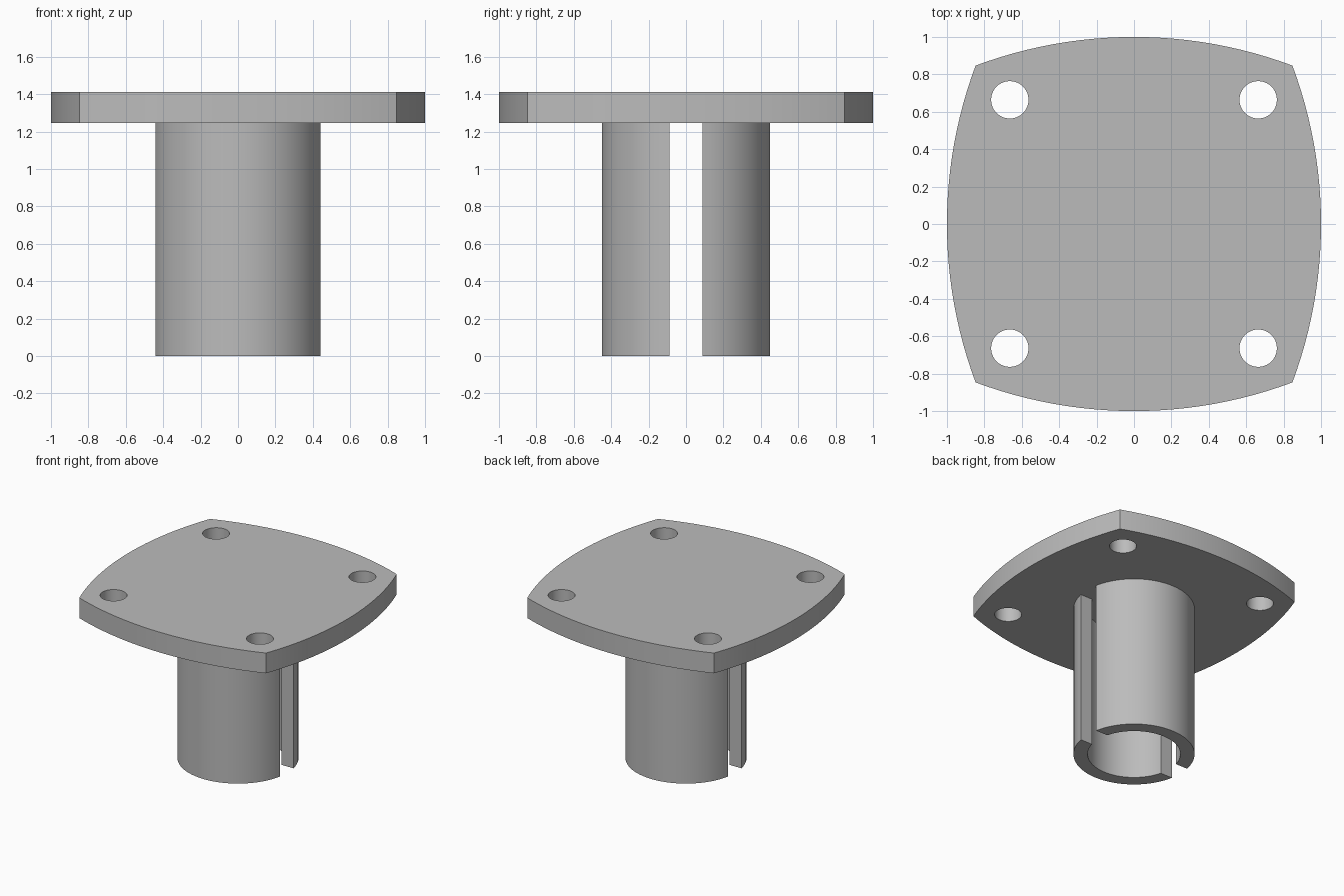
import bpy, bmesh
from math import sin, cos, asin, pi, radians

cube = bpy.data.objects.get("Cube")
if cube:
    bpy.data.objects.remove(cube, do_unlink=True)

# Single grey finish
grey = bpy.data.materials.new("plain grey")
grey.use_nodes = True
colour = (0.5, 0.5, 0.5, 1)
grey.diffuse_color = colour
grey.node_tree.nodes["Principled BSDF"].inputs["Base Color"].default_value = colour

PLATE_BOTTOM, PLATE_TOP = 1.245, 1.411
CORNER, BULGE = 0.847, 1.0           # plate corner and mid-side distances
HOLE_POS, HOLE_R = 0.664, 0.1
OUTER, INNER, SLOT = 0.45, 0.345, 0.088   # tube radii and half slot width


def arc(cx, cy, r, start, end, steps):
    """Points along an arc, both ends included."""
    angles = [start + (end - start) * i / steps for i in range(steps + 1)]
    return [(cx + r * cos(a), cy + r * sin(a)) for a in angles]


def extrude_outline(name, loops, z0, z1):
    """Solid from closed outlines; inner outlines become through holes."""
    bm = bmesh.new()
    edges = []
    for loop in loops:
        verts = [bm.verts.new((x, y, z0)) for x, y in loop]
        edges += [bm.edges.new((v, verts[i - 1])) for i, v in enumerate(verts)]
    bmesh.ops.triangle_fill(bm, edges=edges, use_beauty=True)
    result = bmesh.ops.extrude_face_region(bm, geom=bm.faces[:], use_keep_orig=True)
    top = [g for g in result["geom"] if isinstance(g, bmesh.types.BMVert)]
    bmesh.ops.translate(bm, verts=top, vec=(0, 0, z1 - z0))
    bmesh.ops.recalc_face_normals(bm, faces=bm.faces[:])
    mesh = bpy.data.meshes.new(name)
    bm.to_mesh(mesh)
    bm.free()
    mesh.materials.append(grey)
    obj = bpy.data.objects.new(name, mesh)
    bpy.context.collection.objects.link(obj)
    bpy.ops.object.select_all(action="DESELECT")
    obj.select_set(True)
    bpy.context.view_layer.objects.active = obj
    bpy.ops.object.shade_smooth_by_angle(angle=radians(30))
    return obj


# Flange plate: four bowed sides and four bolt holes
sag = BULGE - CORNER
side_r = (CORNER ** 2 + sag ** 2) / (2 * sag)
half = asin(CORNER / side_r)
side = arc(BULGE - side_r, 0, side_r, -half, half, 24)[:-1]
outline = []
for q in range(4):
    c, s = round(cos(q * pi / 2)), round(sin(q * pi / 2))
    outline += [(x * c - y * s, x * s + y * c) for x, y in side]
holes = [arc(sx * HOLE_POS, sy * HOLE_POS, HOLE_R, 0, 2 * pi, 40)[:-1]
         for sx in (-1, 1) for sy in (-1, 1)]
extrude_outline("flange_plate", [outline] + holes, PLATE_BOTTOM, PLATE_TOP)

# Split tube: two half shells with a straight slot along x between them
a_out, a_in = asin(SLOT / OUTER), asin(SLOT / INNER)
shell = (arc(0, 0, OUTER, a_out, pi - a_out, 32)
         + arc(0, 0, INNER, pi - a_in, a_in, 32))
for name, sign in (("back_tube_half", 1), ("front_tube_half", -1)):
    extrude_outline(name, [[(x * sign, y * sign) for x, y in shell]], 0, PLATE_BOTTOM)
